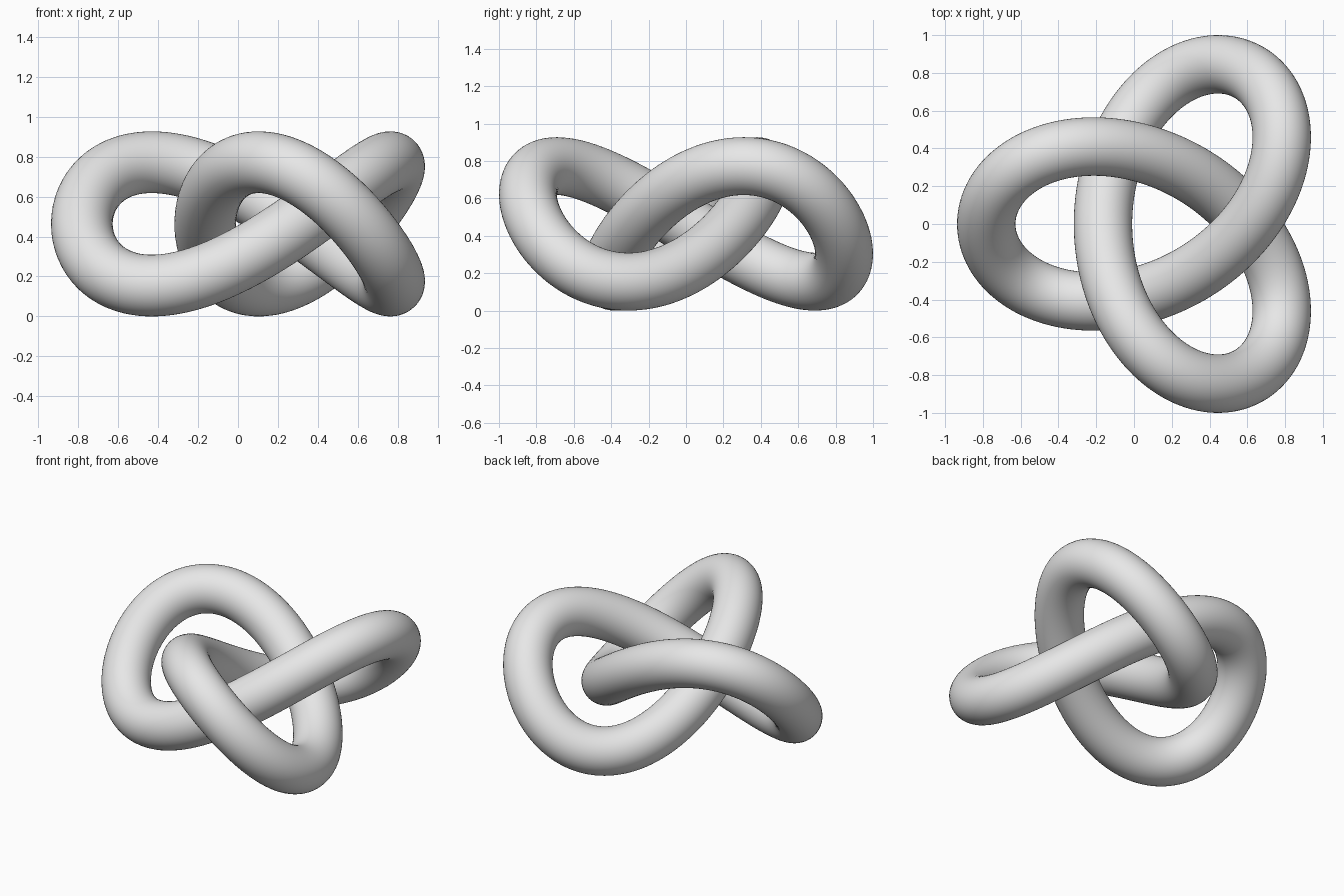
import bpy
import bmesh
import math
from mathutils import Vector

cube = bpy.data.objects.get("Cube")
if cube:
    bpy.data.objects.remove(cube, do_unlink=True)

SCALE = 0.309            # size of the knot path
RADIUS = SCALE / 2       # tube radius
RINGS, SIDES = 288, 48
SHIFT = Vector((SCALE * 0.46875, 0, SCALE * 1.5))   # centres it and stands it on the floor


def path(u):
    """Centre line of a trefoil knot with one lobe pointing to -x."""
    return SHIFT - SCALE * Vector((2 * math.cos(2 * u) + math.cos(u),
                                   2 * math.sin(2 * u) - math.sin(u),
                                   math.sin(3 * u)))


def tangent(u):
    return (path(u + 0.001) - path(u - 0.001)).normalized()


# Sweep a circle along the closed path
bm = bmesh.new()
rings = []
for i in range(RINGS):
    u = math.tau * i / RINGS
    along = tangent(u)
    side = along.cross(Vector((0, 0, 1))).normalized()
    up = side.cross(along)
    ring = []
    for j in range(SIDES):
        a = math.tau * j / SIDES
        ring.append(bm.verts.new(path(u) + RADIUS * (math.cos(a) * side + math.sin(a) * up)))
    rings.append(ring)

for i in range(RINGS):
    here, ahead = rings[i], rings[(i + 1) % RINGS]
    for j in range(SIDES):
        k = (j + 1) % SIDES
        bm.faces.new((here[j], here[k], ahead[k], ahead[j])).smooth = True
bmesh.ops.recalc_face_normals(bm, faces=bm.faces)

mesh = bpy.data.meshes.new("knot_tube")
bm.to_mesh(mesh)
bm.free()
knot = bpy.data.objects.new("knot_tube", mesh)
bpy.context.collection.objects.link(knot)

# Plain light grey
grey = bpy.data.materials.new("light_grey")
grey.use_nodes = True
colour = (0.8, 0.8, 0.8, 1)
grey.diffuse_color = colour
grey.node_tree.nodes["Principled BSDF"].inputs["Base Color"].default_value = colour
mesh.materials.append(grey)
